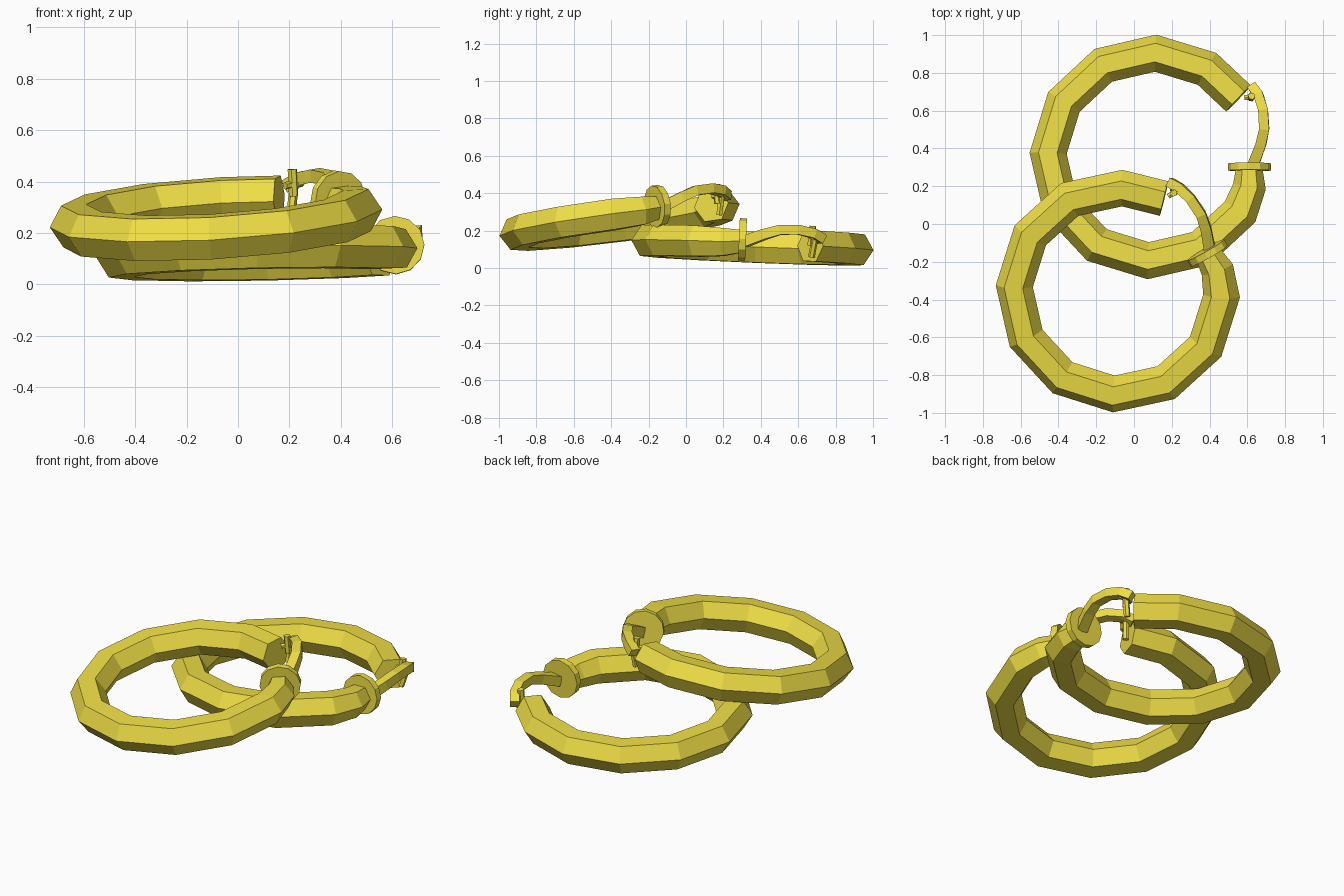
import bpy, bmesh
from math import sin, cos, radians, pi
from mathutils import Vector, Matrix

if "Cube" in bpy.data.objects:
    bpy.data.objects.remove(bpy.data.objects["Cube"])

gold = bpy.data.materials.new("gold")
gold.diffuse_color = (0.86, 0.73, 0.06, 1)
gold.use_nodes = True
gold.node_tree.nodes["Principled BSDF"].inputs["Base Color"].default_value = gold.diffuse_color


def sweep(name, pts, radii, sides, start, place):
    """Flat-shaded tube with mitred corners along a path lying roughly in XY."""
    bm = bmesh.new()
    pts = [Vector(p) for p in pts]
    rings = []
    for i, p in enumerate(pts):
        a = (p - pts[i - 1]).normalized() if i else None
        b = (pts[i + 1] - p).normalized() if i < len(pts) - 1 else None
        t = ((a or b) + (b or a)).normalized()
        mitre = 1 / max(0.7, t.dot(b or a))
        side = t.cross(Vector((0, 0, 1))).normalized()
        up = side.cross(t).normalized()
        ring = []
        for k in range(sides):
            ang = start + 2 * pi * k / sides
            ring.append(bm.verts.new(p + radii[i] * (side * cos(ang) * mitre + up * sin(ang))))
        rings.append(ring)
    for r, s in zip(rings, rings[1:]):
        for k in range(sides):
            j = (k + 1) % sides
            bm.faces.new((r[k], r[j], s[j], s[k]))
    bm.faces.new(rings[0])
    bm.faces.new(rings[-1])
    finish(name, bm, place)


def finish(name, bm, place):
    bmesh.ops.recalc_face_normals(bm, faces=bm.faces)
    me = bpy.data.meshes.new(name)
    bm.to_mesh(me)
    bm.free()
    ob = bpy.data.objects.new(name, me)
    bpy.context.collection.objects.link(ob)
    me.materials.append(gold)
    ob.matrix_world = place


def bar(name, p, q, r, sides, place):
    """Straight prism between two points."""
    p, q = Vector(p), Vector(q)
    d = q - p
    rot = d.to_track_quat('Z', 'Y').to_matrix().to_4x4()
    bm = bmesh.new()
    bmesh.ops.create_cone(bm, cap_ends=True, segments=sides, radius1=r, radius2=r,
                          depth=d.length, matrix=Matrix.Translation((p + q) / 2) @ rot)
    finish(name, bm, place)


def earring(tag, center, slope, turn):
    n = Vector((-slope[0], -slope[1], 1)).normalized()
    tilt = Vector((0, 0, 1)).rotation_difference(n).to_matrix().to_4x4()
    place = Matrix.Translation(center) @ tilt @ Matrix.Rotation(radians(turn), 4, 'Z')

    # open hexagonal hoop, narrowing towards the collar
    polar = [(34, .553)] + [(58 + 30 * i, .55) for i in range(10)] + [(343, .54)]
    path = [(r * cos(radians(a)), r * sin(radians(a)), 0) for a, r in polar]
    path.append((.515, -.06, .008))
    sweep("hoop_" + tag, path, [.095] * 11 + [.086, .07], 6, 0, place)

    # round collar
    bar("collar_" + tag, (.517, -.073, .018), (.517, -.035, .018), .113, 12, place)

    # arched latch arm
    arm = [(.535, -.045, .005), (.578, .065, .05), (.596, .145, .076),
           (.59, .245, .08), (.565, .325, .064), (.532, .372, .035)]
    sweep("latch_arm_" + tag, arm, [.042, .039, .037, .036, .036, .036], 4, pi / 4, place)

    # hook prongs and hinge pin at the open end
    bar("upper_prong_" + tag, (.525, .312, .0), (.53, .318, .105), .019, 6, place)
    bar("lower_prong_" + tag, (.545, .335, .05), (.515, .318, -.06), .018, 6, place)
    bar("hinge_pin_" + tag, (.49, .312, .045), (.57, .32, .045), .015, 6, place)


earring("lower", (.095, .355, .122), (.02, -.042), 0)
earring("upper", (-.085, -.355, .257), (.06, .13), 29.5)
